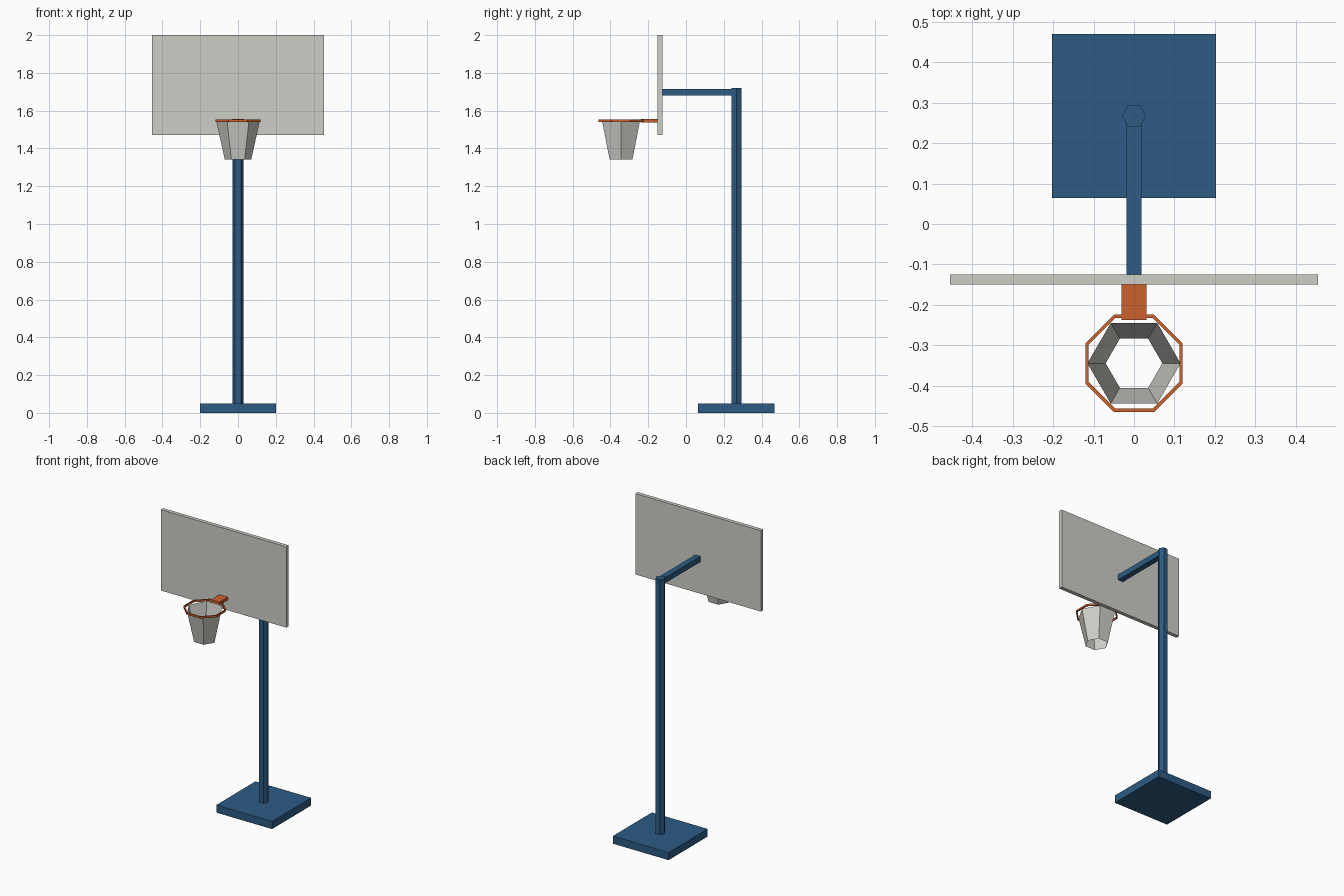
import bpy, bmesh, math

cube = bpy.data.objects.get("Cube")
if cube:
    bpy.data.objects.remove(cube, do_unlink=True)


def make_material(name, rgb):
    mat = bpy.data.materials.new(name)
    mat.use_nodes = True
    colour = (*rgb, 1)
    mat.diffuse_color = colour
    mat.node_tree.nodes["Principled BSDF"].inputs["Base Color"].default_value = colour
    return mat


blue = make_material("steel blue", (0.026, 0.105, 0.23))
grey = make_material("light grey", (0.62, 0.62, 0.58))
orange = make_material("rim orange", (0.6, 0.12, 0.027))


def finish(name, bm, mat):
    mesh = bpy.data.meshes.new(name)
    bm.to_mesh(mesh)
    bm.free()
    mesh.materials.append(mat)
    obj = bpy.data.objects.new(name, mesh)
    bpy.context.collection.objects.link(obj)
    return obj


def box(name, x, y, z, mat):
    """Box spanning the (min, max) pairs given for each axis."""
    bm = bmesh.new()
    bmesh.ops.create_cube(bm, size=1)
    for v in bm.verts:
        v.co = [lo + (c + 0.5) * (hi - lo) for c, (lo, hi) in zip(v.co, (x, y, z))]
    return finish(name, bm, mat)


def lathe(name, profile, sides, centre_y, mat, turn=0.0, closed=False, caps=False):
    """Faceted rings of (radius, height) joined around a vertical axis."""
    bm = bmesh.new()
    rings = []
    for r, z in profile:
        angles = [turn + math.tau * i / sides for i in range(sides)]
        rings.append([bm.verts.new((r * math.cos(a), centre_y + r * math.sin(a), z))
                      for a in angles])
    pairs = list(zip(rings, rings[1:]))
    if closed:
        pairs.append((rings[-1], rings[0]))
    for low, high in pairs:
        for i in range(sides):
            j = (i + 1) % sides
            bm.faces.new((low[i], low[j], high[j], high[i]))
    if caps:
        bm.faces.new(rings[0][::-1])
        bm.faces.new(rings[-1])
    return finish(name, bm, mat)


POLE_Y = 0.267
HOOP_Y = -0.344

# Stand
box("base", (-0.202, 0.202), (0.064, 0.469), (0, 0.05), blue)
lathe("pole", [(0.03, 0.05), (0.03, 1.72)], 6, POLE_Y, blue, caps=True)
box("support_arm", (-0.019, 0.019), (-0.126, POLE_Y), (1.68, 1.716), blue)

# Board
box("backboard", (-0.455, 0.455), (-0.15, -0.125), (1.47, 2.0), grey)

# Hoop: bracket, octagonal rim and open tapered net
box("rim_bracket", (-0.031, 0.031), (-0.237, -0.15), (1.537, 1.556), orange)
lathe("rim", [(0.121, 1.541), (0.13, 1.541), (0.13, 1.553), (0.121, 1.553)],
      8, HOOP_Y, orange, turn=math.pi / 8, closed=True)
lathe("net", [(0.07, 1.342), (0.115, 1.543)], 6, HOOP_Y, grey)
